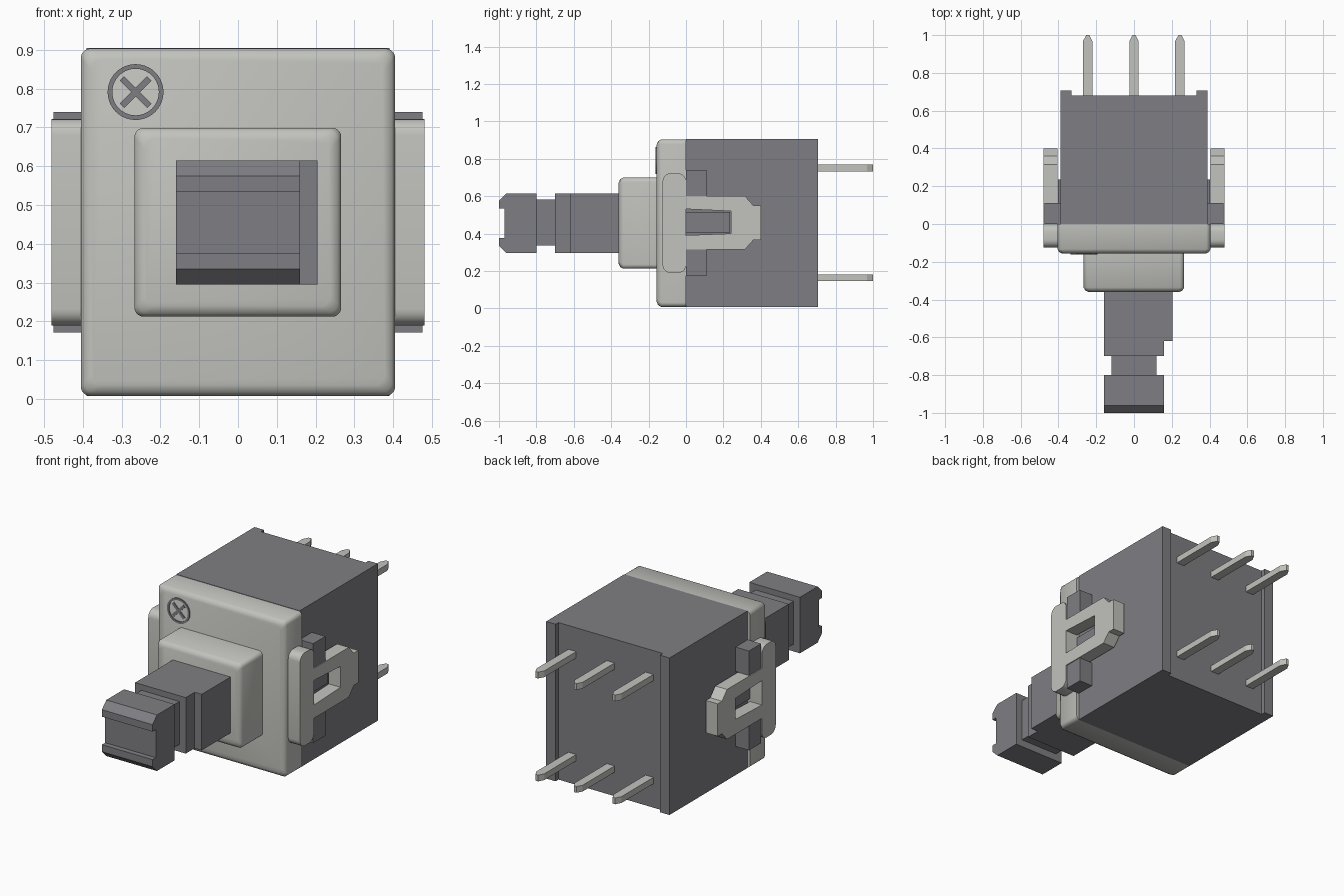
import bpy, bmesh, math
from mathutils import Vector, Matrix

cube = bpy.data.objects.get("Cube")
if cube:
    bpy.data.objects.remove(cube, do_unlink=True)


def material(name, color):
    m = bpy.data.materials.new(name)
    m.diffuse_color = (*color, 1)
    m.use_nodes = True
    for n in m.node_tree.nodes:
        if n.type == 'BSDF_PRINCIPLED':
            n.inputs["Base Color"].default_value = (*color, 1)
    return m


METAL = material("light metal grey", (0.54, 0.54, 0.51))
PLASTIC = material("dark plastic grey", (0.212, 0.208, 0.225))


def finish(name, bm, mat, smooth=False, mirror=False):
    bmesh.ops.recalc_face_normals(bm, faces=bm.faces)
    me = bpy.data.meshes.new(name)
    bm.to_mesh(me)
    bm.free()
    me.materials.append(mat)
    ob = bpy.data.objects.new(name, me)
    bpy.context.collection.objects.link(ob)
    if mirror:
        ob.modifiers.new("Mirror", 'MIRROR').use_axis[0] = True
    if smooth:
        bpy.ops.object.select_all(action='DESELECT')
        ob.select_set(True)
        bpy.context.view_layer.objects.active = ob
        bpy.ops.object.shade_smooth_by_angle(angle=math.radians(40))
    return ob


def loft(name, rings, mat, **kw):
    """Skin a stack of matching closed rings and cap both ends."""
    bm = bmesh.new()
    rows = [[bm.verts.new(p) for p in ring] for ring in rings]
    n = len(rows[0])
    for a, b in zip(rows, rows[1:]):
        for i in range(n):
            j = (i + 1) % n
            bm.faces.new((a[i], a[j], b[j], b[i]))
    bm.faces.new(rows[0])
    bm.faces.new(rows[-1][::-1])
    return finish(name, bm, mat, **kw)


def prism_x(name, yz, x0, x1, mat, **kw):
    return loft(name, [[(x, y, z) for y, z in yz] for x in (x0, x1)], mat, **kw)


def prism_z(name, xy, z0, z1, mat, **kw):
    return loft(name, [[(x, y, z) for x, y in xy] for z in (z0, z1)], mat, **kw)


def box(name, x, y, z, mat, **kw):
    return prism_z(name, [(x[0], y[0]), (x[1], y[0]), (x[1], y[1]), (x[0], y[1])],
                   z[0], z[1], mat, **kw)


def rounded_rect(a0, a1, b0, b1, r, steps=5):
    pts = []
    corners = ((a1 - r, b1 - r), (a0 + r, b1 - r), (a0 + r, b0 + r), (a1 - r, b0 + r))
    for k, (a, b) in enumerate(corners):
        for i in range(steps + 1):
            t = math.pi / 2 * (k + i / steps)
            pts.append((a + r * math.cos(t), b + r * math.sin(t)))
    return pts


def raised_cover(name, x0, x1, z0, z1, y_back, y_front):
    """Rounded block whose front rim is softly bevelled."""
    rings = []
    for y, inset, r in ((y_back, 0, .024), (y_front + .024, 0, .024),
                        (y_front + .008, .009, .026), (y_front, .027, .03)):
        rings.append([(x, y, z) for x, z in rounded_rect(
            x0 + inset, x1 - inset, z0 + inset, z1 - inset, r)])
    return loft(name, rings, METAL, smooth=True)


# Rear housing with two full-height ribs on its back edges
prism_z("housing", [(-.39, 0), (.39, 0), (.39, .706), (.33, .706), (.33, .68),
                    (-.33, .68), (-.33, .706), (-.39, .706)], .008, .905, PLASTIC)

# Metal front cover and raised collar
raised_cover("front_cover", -.405, .405, .008, .903, 0, -.157)
raised_cover("collar", -.267, .266, .212, .699, -.15, -.36)

# Plunger: stem with a side key, neck and grooved head
box("plunger_stem", (-.16, .16), (-.70, -.35), (.295, .615), PLASTIC)
box("plunger_key", (.155, .205), (-.62, -.35), (.295, .615), PLASTIC)
box("plunger_neck", (-.12, .12), (-.81, -.69), (.337, .582), PLASTIC)
prism_x("plunger_head", [(-.80, .295), (-.96, .295), (-1, .335), (-1, .375), (-.97, .375),
                         (-.97, .535), (-1, .535), (-1, .575), (-.96, .615), (-.80, .615)],
        -.16, .16, PLASTIC)

# Side flanges with their slotted clip tabs
prism_x("side_flange", rounded_rect(-.125, 0, .19, .722, .042), .39, .48, METAL,
        smooth=True, mirror=True)
prism_x("clip_tab", [(-.02, .60), (.315, .60), (.36, .55), (.40, .55), (.40, .365),
                     (.36, .365), (.315, .315), (-.02, .315), (-.02, .39),
                     (.24, .40), (.24, .52), (-.02, .532)], .405, .48, METAL, mirror=True)

# Plastic catch inside the slot, and stops above and below each tab
box("slot_catch", (.38, .403), (.0, .235), (.405, .515), PLASTIC, mirror=True)
for name, z in (("upper_stop", (.60, .74)), ("lower_stop", (.172, .315))):
    box(name, (.38, .475), (0, .11), z, PLASTIC, mirror=True)

# Six pins with tapered tips
for row, z in (("upper", .751), ("lower", .163)):
    for col, x in (("right", -.245), ("middle", 0), ("left", .243)):
        outline = [(x - .025, .66), (x + .025, .66), (x + .025, .968), (x + .008, 1),
                   (x - .008, 1), (x - .025, .968)]
        prism_z(f"{row}_{col}_pin", outline, z - .018, z + .018, METAL)

# Round marker with a diagonal cross on the cover
MX, MZ, Y0, Y1 = -.264, .791, -.155, -.162
bm = bmesh.new()
N = 40
loops = []
for r, y in ((.060, Y0), (.060, Y1), (.072, Y1), (.072, Y0)):
    loops.append([bm.verts.new((MX + r * math.cos(2 * math.pi * i / N), y,
                                MZ + r * math.sin(2 * math.pi * i / N))) for i in range(N)])
for k in range(4):
    a, b = loops[k], loops[(k + 1) % 4]
    for i in range(N):
        j = (i + 1) % N
        bm.faces.new((a[i], a[j], b[j], b[i]))
finish("marker_ring", bm, PLASTIC, smooth=True)

h, w = .050, .008
plus = [(w, w), (w, h), (-w, h), (-w, w), (-h, w), (-h, -w),
        (-w, -w), (-w, -h), (w, -h), (w, -w), (h, -w), (h, w)]
turn = Matrix.Rotation(math.pi / 4, 2)
cross = [turn @ Vector(p) for p in plus]
loft("marker_cross", [[(MX + p.x, y, MZ + p.y) for p in cross] for y in (Y0, Y1)], PLASTIC)
